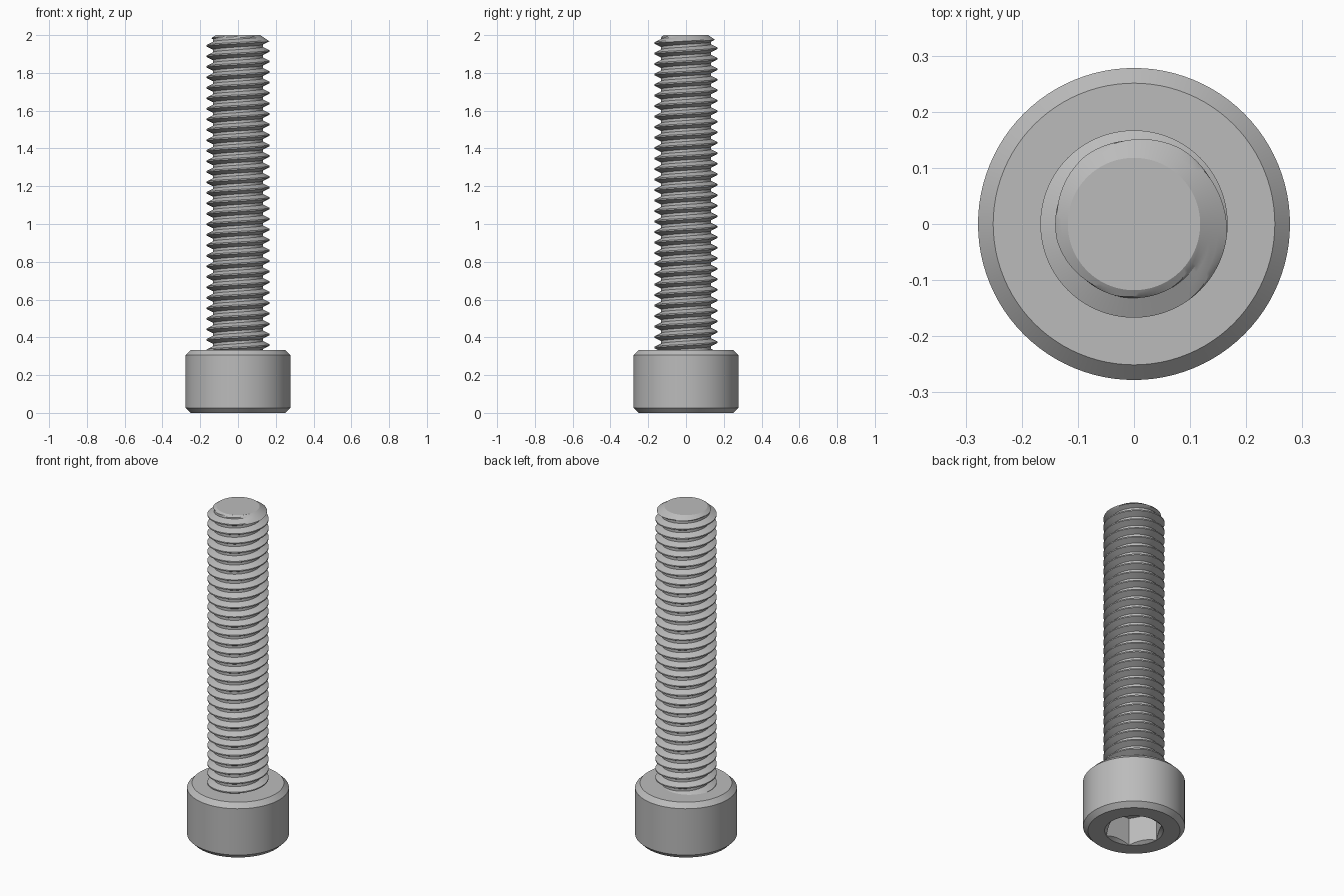
import bpy, bmesh, math

if "Cube" in bpy.data.objects:
    bpy.data.objects.remove(bpy.data.objects["Cube"], do_unlink=True)

TAU = 2 * math.pi
SEGS = 96

steel = bpy.data.materials.new("steel_grey")
steel.use_nodes = True
GREY = (0.5, 0.5, 0.5, 1)
steel.diffuse_color = GREY
steel.node_tree.nodes["Principled BSDF"].inputs["Base Color"].default_value = GREY


def finish(bm, name):
    """Weld, orient and shade a finished part."""
    bmesh.ops.remove_doubles(bm, verts=bm.verts, dist=1e-5)
    bmesh.ops.recalc_face_normals(bm, faces=bm.faces)
    mesh = bpy.data.meshes.new(name)
    bm.to_mesh(mesh)
    bm.free()
    obj = bpy.data.objects.new(name, mesh)
    bpy.context.collection.objects.link(obj)
    mesh.materials.append(steel)
    bpy.ops.object.select_all(action="DESELECT")
    obj.select_set(True)
    bpy.context.view_layer.objects.active = obj
    bpy.ops.object.shade_smooth_by_angle(angle=math.radians(25))
    return obj


def polar(bm, r, a, z):
    return bm.verts.new((r * math.cos(a), r * math.sin(a), z))


# Cylinder head: stacked rings, ending in a hexagonal socket underneath
HEAD_R, HEAD_H, BEVEL = 0.278, 0.333, 0.027
FLAT, SOCKET_DEPTH = 0.139, 0.167
CORNER = FLAT / math.cos(math.pi / 6)


def hexagon(a):
    return FLAT / math.cos(a % (TAU / 6) - TAU / 12)


rings = [
    lambda a: (HEAD_R - BEVEL, HEAD_H),
    lambda a: (HEAD_R, HEAD_H - BEVEL),
    lambda a: (HEAD_R, BEVEL),
    lambda a: (HEAD_R - BEVEL, 0),
    lambda a: (CORNER, 0),
    lambda a: (hexagon(a), 0.7 * (CORNER - hexagon(a))),
    lambda a: (hexagon(a), SOCKET_DEPTH),
]
bm = bmesh.new()
loops = []
for ring in rings:
    loop = []
    for i in range(SEGS):
        a = TAU * i / SEGS
        r, z = ring(a)
        loop.append(polar(bm, r, a, z))
    loops.append(loop)
for low, high in zip(loops, loops[1:]):
    for i in range(SEGS):
        j = (i + 1) % SEGS
        bm.faces.new((low[i], low[j], high[j], high[i]))
bm.faces.new(loops[0])
bm.faces.new(loops[-1])
finish(bm, "socket_head")

# Threaded shank: a right-hand helical profile trimmed by a conical tip
PITCH, CREST, ROOT = 0.0556, 0.167, 0.132
TOP, BOTTOM, TIP_R, TIP_SLOPE = 2.0, 0.30, 0.118, 1.5
CREST_Z = 1.972
PHASES = (-0.5, -0.375, -0.3, -0.22, -0.14, -0.0625,
          0.0625, 0.14, 0.22, 0.3, 0.375)


def thread_radius(phase):
    t = (abs(phase) - 0.0625) / (0.375 - 0.0625)
    return CREST + (ROOT - CREST) * min(max(t, 0), 1)


bm = bmesh.new()
columns = []
for i in range(SEGS + 1):
    column = []
    for turn in range(-33, 4):
        for phase in PHASES:
            z = CREST_Z + PITCH * (turn + phase + i / SEGS)
            z = min(max(z, BOTTOM), TOP)
            r = min(thread_radius(phase), TIP_R + TIP_SLOPE * (TOP - z))
            if z == BOTTOM:
                r = ROOT
            column.append(polar(bm, r, TAU * i / SEGS, z))
    columns.append(column)
for left, right in zip(columns, columns[1:]):
    for k in range(len(left) - 1):
        bm.faces.new((left[k], right[k], right[k + 1], left[k + 1]))
bmesh.ops.remove_doubles(bm, verts=bm.verts, dist=1e-5)
bmesh.ops.holes_fill(bm, edges=[e for e in bm.edges if e.is_boundary], sides=0)
finish(bm, "threaded_shank")
